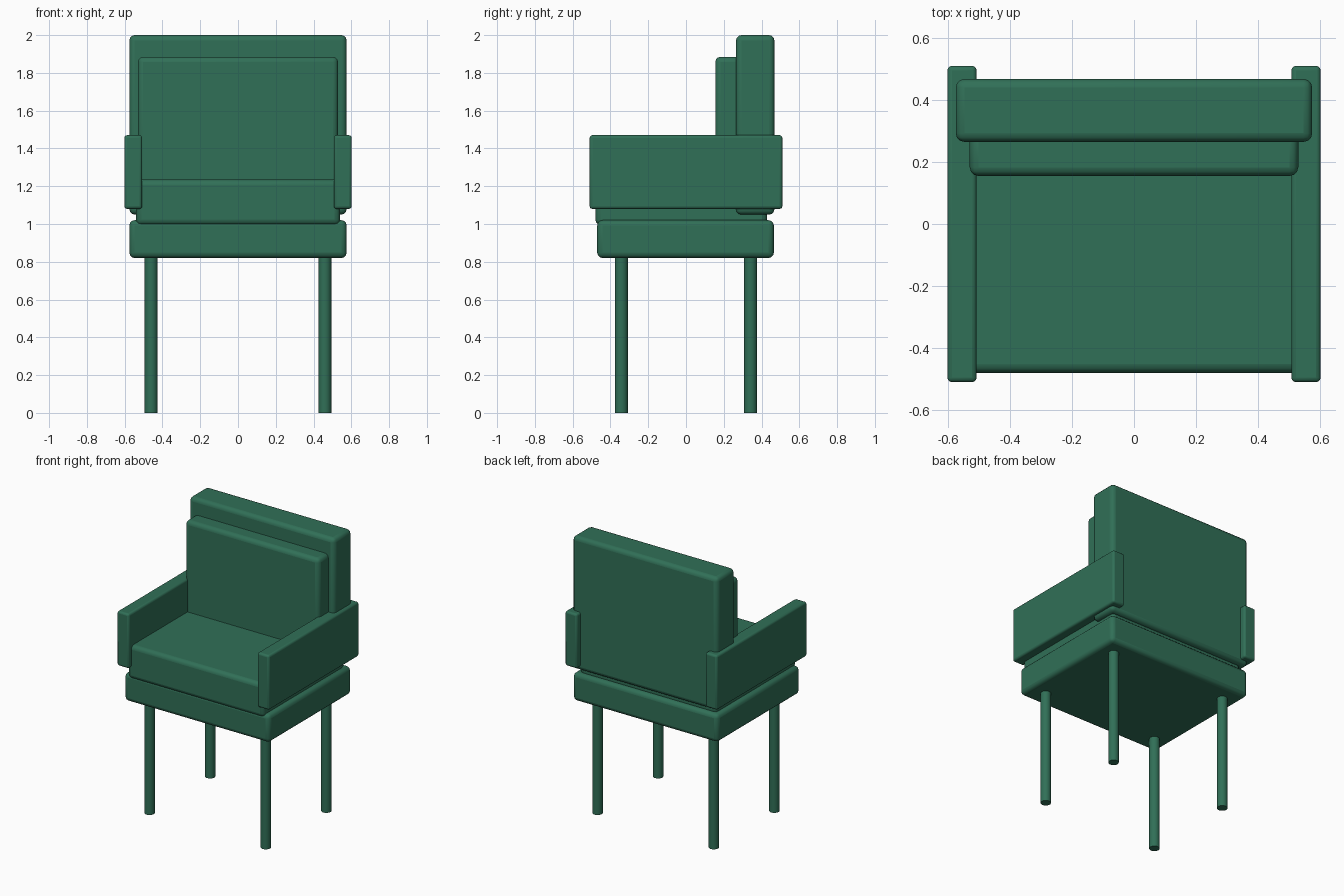
import bpy

if "Cube" in bpy.data.objects:
    bpy.data.objects.remove(bpy.data.objects["Cube"])

green = bpy.data.materials.new("deep_green")
green.diffuse_color = (0.03, 0.16, 0.095, 1)
green.use_nodes = True
green.node_tree.nodes["Principled BSDF"].inputs["Base Color"].default_value = green.diffuse_color


def finish(ob, name):
    ob.name = name
    ob.data.name = name
    ob.data.materials.append(green)
    bpy.ops.object.shade_smooth_by_angle()


def soft_box(name, low, high, bevel):
    """Rounded box between two opposite corners."""
    centre = [(a + b) / 2 for a, b in zip(low, high)]
    bpy.ops.mesh.primitive_cube_add(size=1, location=centre)
    ob = bpy.context.object
    ob.scale = [b - a for a, b in zip(low, high)]
    bpy.ops.object.transform_apply(location=False, rotation=False, scale=True)
    finish(ob, name)
    mod = ob.modifiers.new("rounded_edges", 'BEVEL')
    mod.width = bevel
    mod.segments = 3


# Upholstered body
soft_box("seat_base", (-0.575, -0.47, 0.82), (0.575, 0.465, 1.02), 0.028)
soft_box("seat_cushion", (-0.54, -0.48, 0.995), (0.54, 0.43, 1.235), 0.028)
soft_box("backrest", (-0.575, 0.265, 1.05), (0.575, 0.468, 2.0), 0.028)
soft_box("back_cushion", (-0.53, 0.155, 1.2), (0.53, 0.30, 1.885), 0.028)

# Armrests and round legs on both sides
for side, sx in (("left", -1), ("right", 1)):
    x0, x1 = sorted((sx * 0.508, sx * 0.602))
    soft_box(side + "_armrest", (x0, -0.51, 1.08), (x1, 0.51, 1.47), 0.014)
    for end, sy in (("front", -1), ("back", 1)):
        bpy.ops.mesh.primitive_cylinder_add(
            vertices=24, radius=0.034, depth=0.84,
            location=(sx * 0.46, sy * 0.342, 0.42))
        finish(bpy.context.object, f"{end}_{side}_leg")
